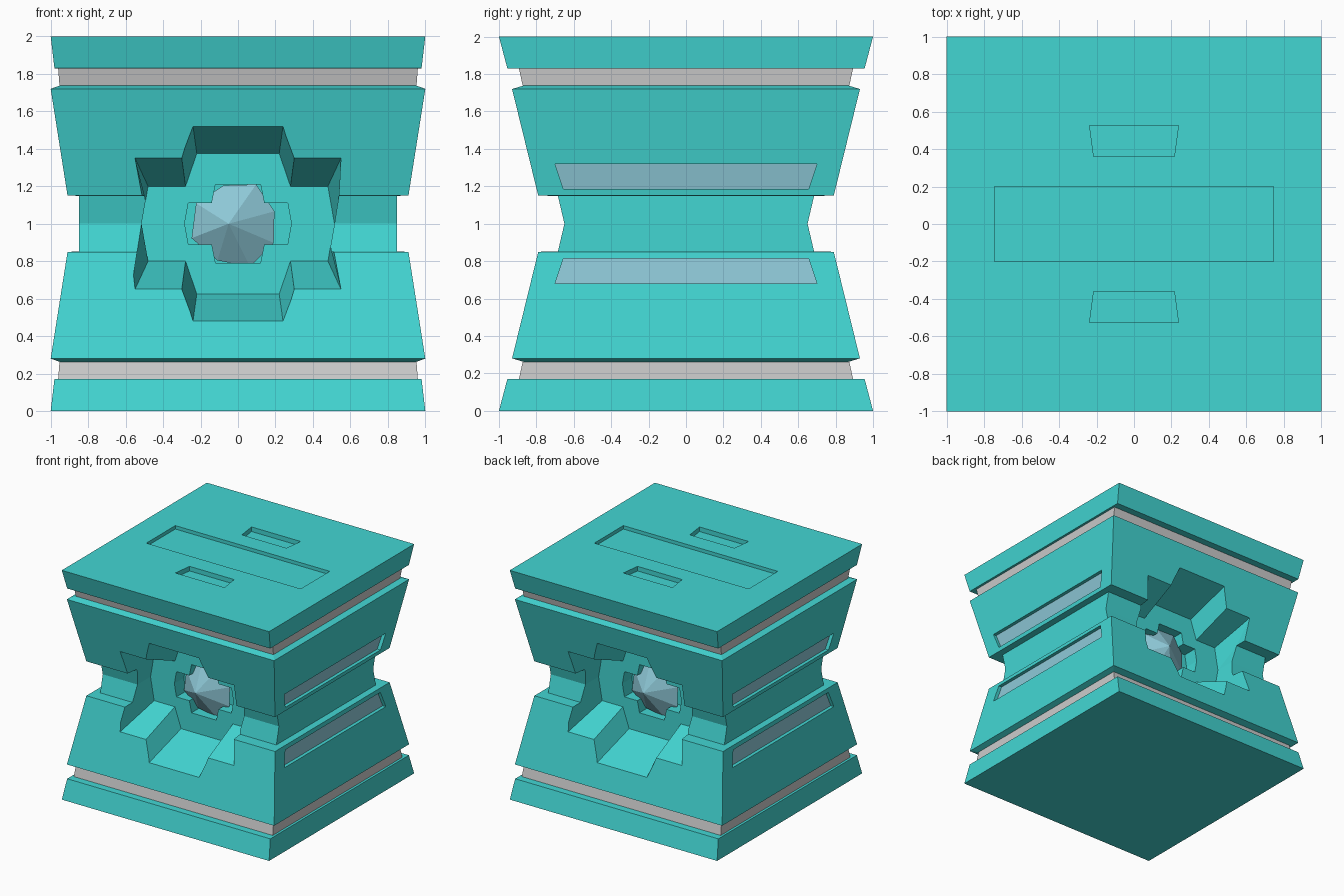
import bpy, bmesh, math
from mathutils import Vector

if "Cube" in bpy.data.objects:
    bpy.data.objects.remove(bpy.data.objects["Cube"])


def material(name, rgb):
    m = bpy.data.materials.new(name)
    m.diffuse_color = (*rgb, 1)
    m.use_nodes = True
    m.node_tree.nodes["Principled BSDF"].inputs["Base Color"].default_value = m.diffuse_color
    return m


teal = material("teal", (0.055, 0.67, 0.65))
blue = material("steel_blue", (0.27, 0.58, 0.68))


def loft(name, rings, mat=None, caps=True, s=1):
    """Skin a list of equal-length rings; s=-1 turns the part half way round z."""
    bm = bmesh.new()
    vs = [[bm.verts.new((s * p[0], s * p[1], p[2])) for p in r] for r in rings]
    n = len(vs[0])
    for a, b in zip(vs, vs[1:]):
        for i in range(n):
            j = (i + 1) % n
            bm.faces.new((a[i], a[j], b[j], b[i]))
    if caps:
        bm.faces.new(vs[0][::-1])
        bm.faces.new(vs[-1])
    bmesh.ops.recalc_face_normals(bm, faces=bm.faces)
    me = bpy.data.meshes.new(name)
    bm.to_mesh(me)
    bm.free()
    ob = bpy.data.objects.new(name, me)
    bpy.context.collection.objects.link(ob)
    if mat:
        me.materials.append(mat)
    return ob


def rect(x, y, z):
    return [(-x, -y, z), (x, -y, z), (x, y, z), (-x, y, z)]


def cut(target, cutter):
    cutter.hide_render = True
    m = target.modifiers.new("cut", "BOOLEAN")
    m.operation, m.solver, m.object = "DIFFERENCE", "EXACT", cutter
    bpy.context.view_layer.objects.active = target
    bpy.ops.object.modifier_apply(modifier=m.name)
    bpy.data.objects.remove(cutter)


def four_way(quad, y):
    """Mirror first-quadrant outline points (x, dz) into a closed ring around z = 1."""
    q = list(quad)
    r = q + [(x, -z) for x, z in q[-2::-1]]
    r += [(-x, z) for x, z in r[::-1] if True]
    out = []
    for p in r:
        if p not in out:
            out.append(p)
    return [(x, y, 1 + z) for x, z in out]


# Main pedestal: hourglass loft with two grooves, mirrored about z = 1
half = [(1, 1, 0), (.98, .955, .17), (.957, .89, .171), (.95, .87, .262),
        (1, .93, .28), (.91, .79, .85), (.85, .685, .851), (.85, .65, 1)]
profile = half + [(x, y, 2 - z) for x, y, z in half[-2::-1]]
body = loft("pedestal", [rect(*p) for p in profile], teal)

# Grey inlay bands in the grooves
for name, f in (("lower_band", lambda z: z), ("upper_band", lambda z: 2 - z)):
    loft(name, [rect(.96, .893, f(.171)), rect(.953, .873, f(.262))], caps=False)

# Stepped recess, inner socket and crystal on front and back
inner = [(.22, .375), (.28, .2), (.48, .2), (.515, 0)]
outer = [(.246, .562), (.309, .415), (.58, .415), (.515, 0)]
socket = [(.12, .21), (.14, .11), (.265, .11), (.285, 0)]
radii = [.215, .235, .215, .24, .25, .22, .24, .225]
for s, side in ((1, "front"), (-1, "back")):
    cut(body, loft("recess_cutter", [four_way(outer, -1), four_way(inner, -.47)], s=s))
    cut(body, loft("socket_cutter", [four_way(socket, -.55), four_way(socket, -.34)], s=s))
    ring = []
    for i, r in enumerate(radii):
        a = math.tau * (i + .4) / len(radii)
        ring.append((r * math.cos(a) - .01, -.39, 1 + r * math.sin(a)))
    tip = Vector((-.05, -.52, 1))
    point = [tuple(tip + (Vector(p) - tip) * .004) for p in ring]
    base = [(x * .7, -.33, 1 + (z - 1) * .7) for x, y, z in ring]
    loft(side + "_crystal", [point, ring, base], blue, s=s)

# Long side slots with blue panels, on both sides, above and below the waist
for s, side in ((1, "right"), (-1, "left")):
    for flip, level in ((False, "lower"), (True, "upper")):
        def slot(off):
            pts = [(-.70, .68), (.70, .68), (.655, .815), (-.655, .815)]
            return [(1 - (z - .28) * .158 + off, y, 2 - z if flip else z) for y, z in pts]
        cut(body, loft("slot_cutter", [slot(-.04), slot(.1)], s=s))
        loft(f"{side}_{level}_panel", [slot(-.045), slot(-.03)], blue, s=s)

# Shallow recesses in the top
cut(body, loft("top_cutter", [rect(.745, .2, 1.97), rect(.745, .2, 2.1)]))
for s in (1, -1):
    trap = [(-.215, .36), (.215, .36), (.237, .525), (-.237, .525)]
    cut(body, loft("top_cutter", [[(x, y, z) for x, y in trap] for z in (1.96, 2.1)], s=s))
